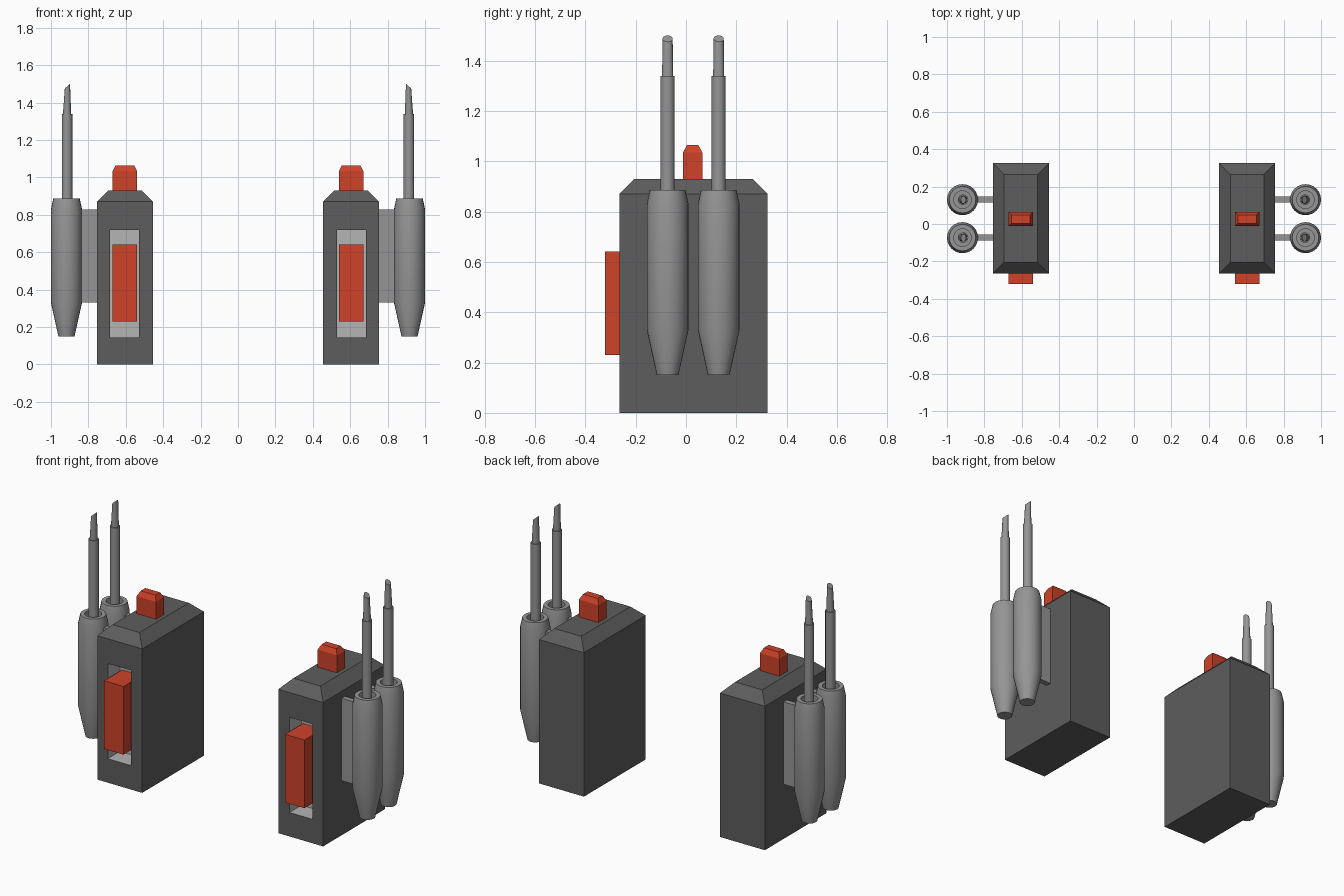
import bpy, bmesh, math

if "Cube" in bpy.data.objects:
    bpy.data.objects.remove(bpy.data.objects["Cube"])


def material(name, rgb):
    m = bpy.data.materials.new(name)
    m.diffuse_color = (*rgb, 1)
    m.use_nodes = True
    m.node_tree.nodes["Principled BSDF"].inputs["Base Color"].default_value = m.diffuse_color
    return m


DARK = material("dark_grey", (0.11, 0.11, 0.11))
MID = material("mid_grey", (0.30, 0.30, 0.30))
LIGHT = material("light_grey", (0.46, 0.46, 0.46))
RED = material("red", (0.62, 0.055, 0.022))


def rect(x0, x1, y0, y1, z, inset=0.0):
    i = inset
    return [(x0 + i, y0 + i, z), (x1 - i, y0 + i, z),
            (x1 - i, y1 - i, z), (x0 + i, y1 - i, z)]


def circle(x, y, z, rx, ry=None, slope=0.0, n=24):
    """Horizontal ring; slope drops the +x side for an angled cut."""
    pts = []
    for k in range(n):
        a = 2 * math.pi * k / n
        dx = rx * math.cos(a)
        pts.append((x + dx, y + (ry or rx) * math.sin(a), z - slope * dx))
    return pts


def loft(bm, rings):
    loops = [[bm.verts.new(p) for p in r] for r in rings]
    n = len(loops[0])
    for a, b in zip(loops, loops[1:]):
        for k in range(n):
            j = (k + 1) % n
            bm.faces.new((a[k], a[j], b[j], b[k]))
    bm.faces.new(loops[0][::-1])
    bm.faces.new(loops[-1])


def finish(name, bm, mats, smooth=False):
    """Build the +x side and mirror it to -x."""
    bmesh.ops.recalc_face_normals(bm, faces=bm.faces)
    me = bpy.data.meshes.new(name)
    bm.to_mesh(me)
    bm.free()
    for m in mats:
        me.materials.append(m)
    ob = bpy.data.objects.new(name, me)
    bpy.context.collection.objects.link(ob)
    mod = ob.modifiers.new("mirror", 'MIRROR')
    mod.use_mirror_merge = False
    if smooth:
        bpy.ops.object.select_all(action='DESELECT')
        ob.select_set(True)
        bpy.context.view_layer.objects.active = ob
        bpy.ops.object.shade_smooth_by_angle(angle=math.radians(25))


def solid(name, rings, mat, smooth=False):
    bm = bmesh.new()
    loft(bm, rings)
    finish(name, bm, [mat], smooth)


# Housing: chamfered block with a slot sunk into the front
bm = bmesh.new()
B = (0.455, 0.755, -0.265, 0.325)
loft(bm, [rect(*B, 0), rect(*B, 0.87), rect(*B, 0.93, 0.06)])
bm.faces.ensure_lookup_table()
front = min(bm.faces, key=lambda f: f.calc_center_median().y)
outer = list(front.verts)
bm.faces.remove(front)
cx = (B[0] + B[1]) / 2
cz = 0.435


def slot_ring(y):
    return [bm.verts.new((0.53 if v.co.x < cx else 0.685, y,
                          0.145 if v.co.z < cz else 0.72)) for v in outer]


rim, back = slot_ring(B[2]), slot_ring(-0.15)
for k in range(4):
    j = (k + 1) % 4
    bm.faces.new((outer[k], outer[j], rim[j], rim[k]))
    bm.faces.new((rim[k], rim[j], back[j], back[k])).material_index = 1
bm.faces.new(back).material_index = 1
finish("housing", bm, [DARK, LIGHT])

# Front lever and top button
L = (0.54, 0.67, -0.322, -0.15)
solid("front_lever", [rect(*L, 0.23), rect(*L, 0.642)], RED)
T = (0.54, 0.67, -0.012, 0.065)
solid("top_button", [rect(*T, 0.93), rect(*T, 1.035), rect(*T, 1.065, 0.016)], RED)

# Twin side pods, each with a bracket, a barrel and an angled tip
X = 0.917
for label, y in (("front", -0.073), ("rear", 0.13)):
    K = (0.755, 0.85, y - 0.016, y + 0.016)
    solid(label + "_bracket", [rect(*K, 0.33), rect(*K, 0.828)], MID)
    pod = [(0.15, 0.043), (0.33, 0.083), (0.83, 0.083), (0.886, 0.071),
           (0.886, 0.047), (0.835, 0.047)]
    solid(label + "_pod", [circle(X, y, z, r) for z, r in pod], MID, True)
    solid(label + "_barrel",
          [circle(X - 0.003, y, z, 0.028) for z in (0.835, 1.34)], MID, True)
    solid(label + "_tip",
          [circle(X - 0.003, y, 1.34, 0.022),
           circle(X - 0.005, y, 1.488, 0.014, 0.02, slope=0.9)], MID, True)
